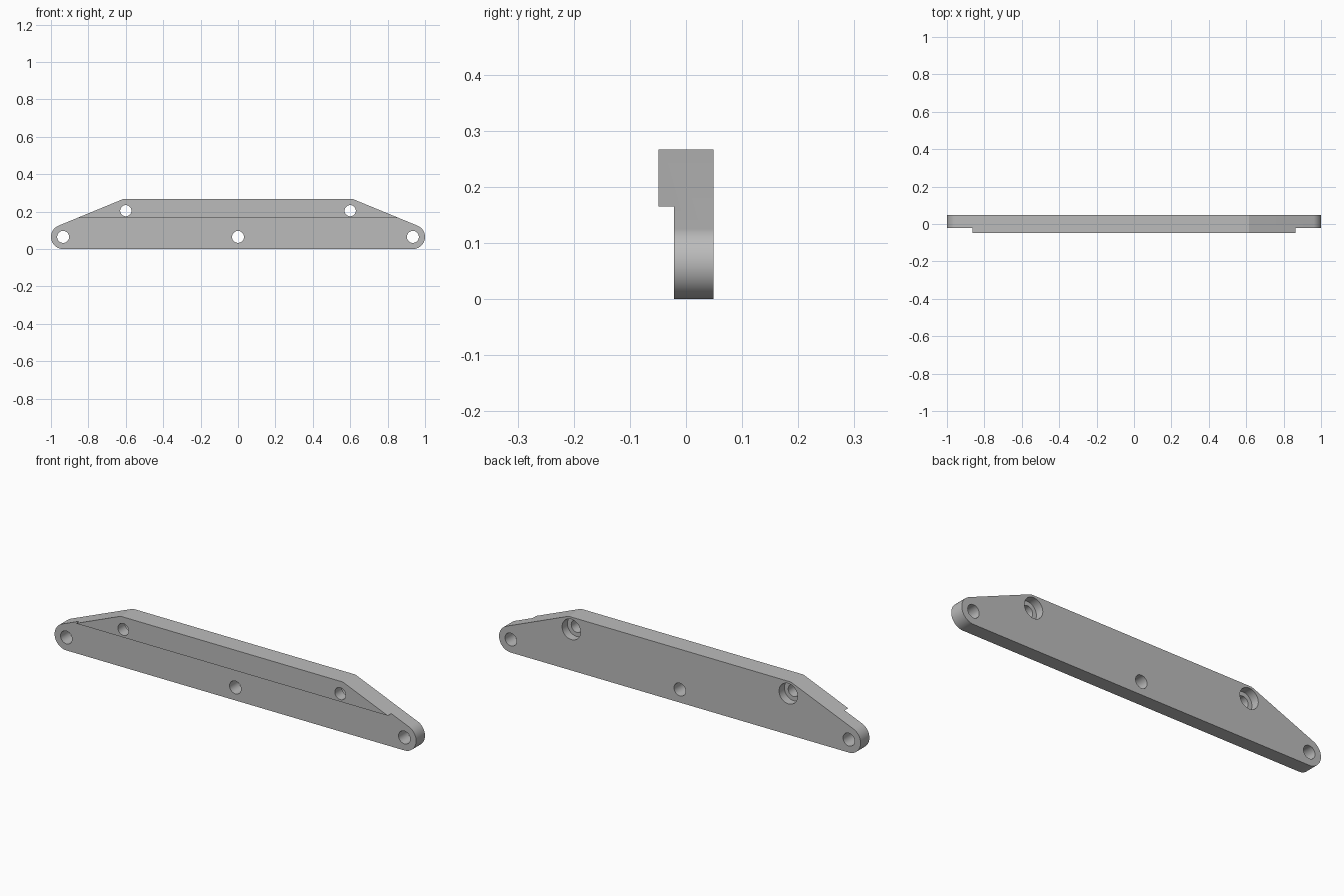
import bpy, bmesh
from math import cos, sin, pi, radians
from mathutils import Matrix

if "Cube" in bpy.data.objects:
    bpy.data.objects.remove(bpy.data.objects["Cube"])

BACK, FRONT, STEP_Y, STEP_Z = 0.049, -0.049, -0.021, 0.165
TOP, END_X, END_R = 0.267, 0.935, 0.065

grey = bpy.data.materials.new("light grey")
grey.use_nodes = True
colour = (0.5, 0.5, 0.5, 1)
grey.diffuse_color = colour
grey.node_tree.nodes["Principled BSDF"].inputs["Base Color"].default_value = colour


def make_object(name, bm):
    bmesh.ops.recalc_face_normals(bm, faces=bm.faces)
    mesh = bpy.data.meshes.new(name)
    bm.to_mesh(mesh)
    bm.free()
    mesh.materials.append(grey)
    obj = bpy.data.objects.new(name, mesh)
    bpy.context.collection.objects.link(obj)
    return obj


def extruded(name, outline, y0, y1):
    bm = bmesh.new()
    face = bm.faces.new([bm.verts.new((x, y0, z)) for x, z in outline])
    new = bmesh.ops.extrude_face_region(bm, geom=[face])["geom"]
    moved = [v for v in new if isinstance(v, bmesh.types.BMVert)]
    bmesh.ops.translate(bm, verts=moved, vec=(0, y1 - y0, 0))
    return make_object(name, bm)


def cylinder(name, x, z, radius, y0, y1):
    bm = bmesh.new()
    place = Matrix.Translation((x, (y0 + y1) / 2, z)) @ Matrix.Rotation(pi / 2, 4, "X")
    bmesh.ops.create_cone(bm, cap_ends=True, segments=48, radius1=radius,
                          radius2=radius, depth=y1 - y0, matrix=place)
    return make_object(name, bm)


# Plate outline: rounded ends, sloping shoulders, flat top
steps = 24
angles = [radians(-90 + 157.4 * i / steps) for i in range(steps + 1)]
half = [(END_X + END_R * cos(a), END_R + END_R * sin(a)) for a in angles]
half.append((0.615, TOP))
outline = half + [(-x, z) for x, z in reversed(half)]
plate = extruded("mounting_plate", outline, FRONT, BACK)

# Front recess below the raised upper band
recess = [(-1.2, -0.1), (1.2, -0.1), (1.2, STEP_Z), (-1.2, STEP_Z)]
cutters = [extruded("recess_cutter", recess, -0.2, STEP_Y)]

# Lower through holes
for x in (-END_X, 0, END_X):
    cutters.append(cylinder("lower_hole_cutter", x, END_R, 0.032, -0.2, 0.2))

# Upper holes, counterbored from the back
for x in (-0.6, 0.6):
    cutters.append(cylinder("upper_hole_cutter", x, 0.205, 0.03, -0.2, 0.2))
    cutters.append(cylinder("counterbore_cutter", x, 0.205, 0.051, BACK - 0.042, 0.2))

bpy.context.view_layer.objects.active = plate
plate.select_set(True)
for cutter in cutters:
    mod = plate.modifiers.new("cut", "BOOLEAN")
    mod.operation, mod.solver, mod.object = "DIFFERENCE", "EXACT", cutter
    bpy.ops.object.modifier_apply(modifier=mod.name)
    bpy.data.objects.remove(cutter)

bpy.ops.object.shade_smooth_by_angle(angle=radians(20))
